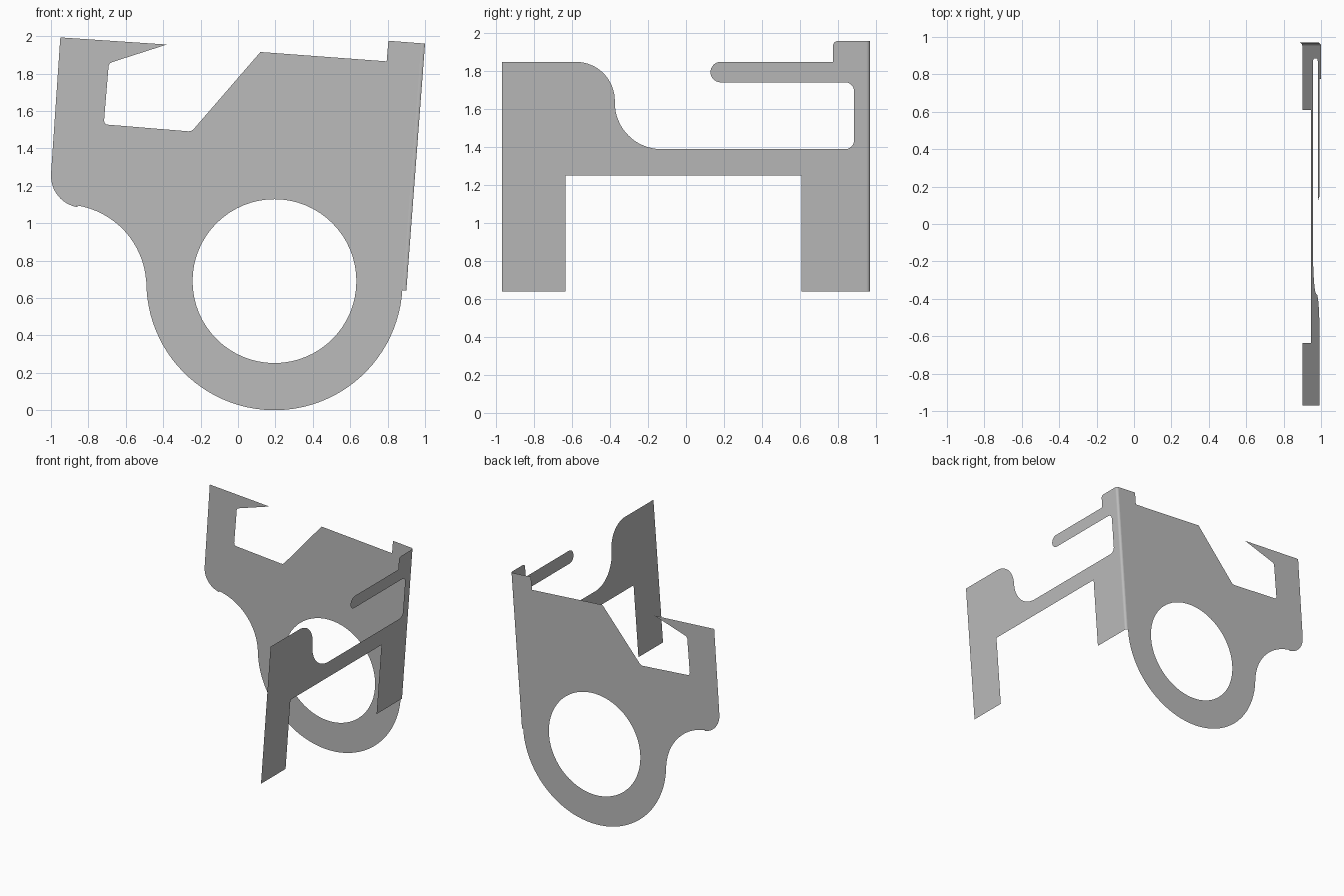
import bpy, bmesh
from math import cos, sin, radians
from mathutils import Vector

if "Cube" in bpy.data.objects:
    bpy.data.objects.remove(bpy.data.objects["Cube"], do_unlink=True)

metal = bpy.data.materials.new("grey sheet metal")
metal.use_nodes = True
GREY = (0.5, 0.5, 0.5, 1)
metal.diffuse_color = GREY
metal.node_tree.nodes["Principled BSDF"].inputs["Base Color"].default_value = GREY

BACK = 0.971      # depth of the back plate
BEND = 0.02       # bend radius
LOW, HIGH = 0.64, 1.96


def lean(z):
    """x of the leaning side plate at height z"""
    return 0.9 + 0.1 * (z - LOW) / (HIGH - LOW)


def arc(cx, cz, r, a0, a1, n=12):
    angles = [radians(a0 + (a1 - a0) * i / n) for i in range(n + 1)]
    return [(cx + r * cos(a), cz + r * sin(a)) for a in angles]


def finish(bm, name):
    mesh = bpy.data.meshes.new(name)
    bm.to_mesh(mesh)
    bm.free()
    mesh.materials.append(metal)
    obj = bpy.data.objects.new(name, mesh)
    bpy.context.collection.objects.link(obj)
    return obj


def sheet(name, loops, place, normal):
    """Fill flat outlines (the later ones are holes) with a thin sheet"""
    bm = bmesh.new()
    for loop in loops:
        verts = [bm.verts.new(place(u, v)) for u, v in loop]
        for a, b in zip(verts, verts[1:] + verts[:1]):
            bm.edges.new((a, b))
    bmesh.ops.triangle_fill(bm, edges=bm.edges[:], use_beauty=True, normal=normal)
    for face in bm.faces:
        face.normal_update()
        if face.normal.dot(normal) < 0:
            face.normal_flip()
    return finish(bm, name)


# Back plate: ring at the bottom, hooked arm at the left, tab at the right
back_outline = (
    [(lean(HIGH) - BEND, HIGH + 0.0015), (lean(LOW) - BEND, LOW + 0.0015)]
    + arc(0.195, 0.685, 0.685, -3, -180, 48)
    + arc(-0.93, 0.66, 0.44, 4, 81, 16)
    + arc(-0.83, 1.253, 0.17, 261, 176)
    + [(-0.95, 1.993), (-0.38, 1.955), (-0.67, 1.862), (-0.685, 1.855),
       (-0.692, 1.84), (-0.716, 1.55), (-0.714, 1.535), (-0.702, 1.527),
       (-0.265, 1.491), (-0.25, 1.493), (-0.237, 1.503),
       (0.12, 1.915), (0.795, 1.865), (0.804, 1.975)]
)
ring_hole = arc(0.195, 0.69, 0.438, 0, 354.375, 63)
sheet("back_plate", [back_outline, ring_hole],
      lambda x, z: (x, BACK, z), Vector((0, 1, 0)))

# Side plate: two legs, a crossbar, a finger and a tall rounded front end
side_outline = (
    [(-BACK, LOW), (-0.635, LOW), (-0.635, 1.25), (0.61, 1.25), (0.61, LOW),
     (BACK - BEND, LOW), (BACK - BEND, HIGH)]
    + arc(0.8, 1.935, 0.025, 90, 180, 6)
    + [(0.775, 1.85)]
    + arc(0.183, 1.796, 0.054, 90, 270, 16)
    + arc(0.84, 1.697, 0.045, 90, 0, 8)
    + arc(0.84, 1.435, 0.045, 0, -90, 8)
    + arc(-0.13, 1.635, 0.245, 270, 180, 16)
    + arc(-0.58, 1.645, 0.205, 0, 90, 16)
    + [(-BACK, 1.85)]
)
sheet("side_plate", [side_outline],
      lambda y, z: (lean(z), y, z), Vector((1, 0, -0.0758)).normalized())

# Rounded bend joining the two plates
bm = bmesh.new()
rows = []
for c, s in arc(0, 0, 1, 0, 90, 8):
    rise = 0.0015 * (1 - c)
    rows.append([bm.verts.new((lean(z) - BEND * (1 - c), BACK - BEND * (1 - s), z + rise))
                 for z in (LOW, HIGH)])
for a, b in zip(rows, rows[1:]):
    face = bm.faces.new((a[0], b[0], b[1], a[1]))
    face.smooth = True
finish(bm, "corner_bend")
